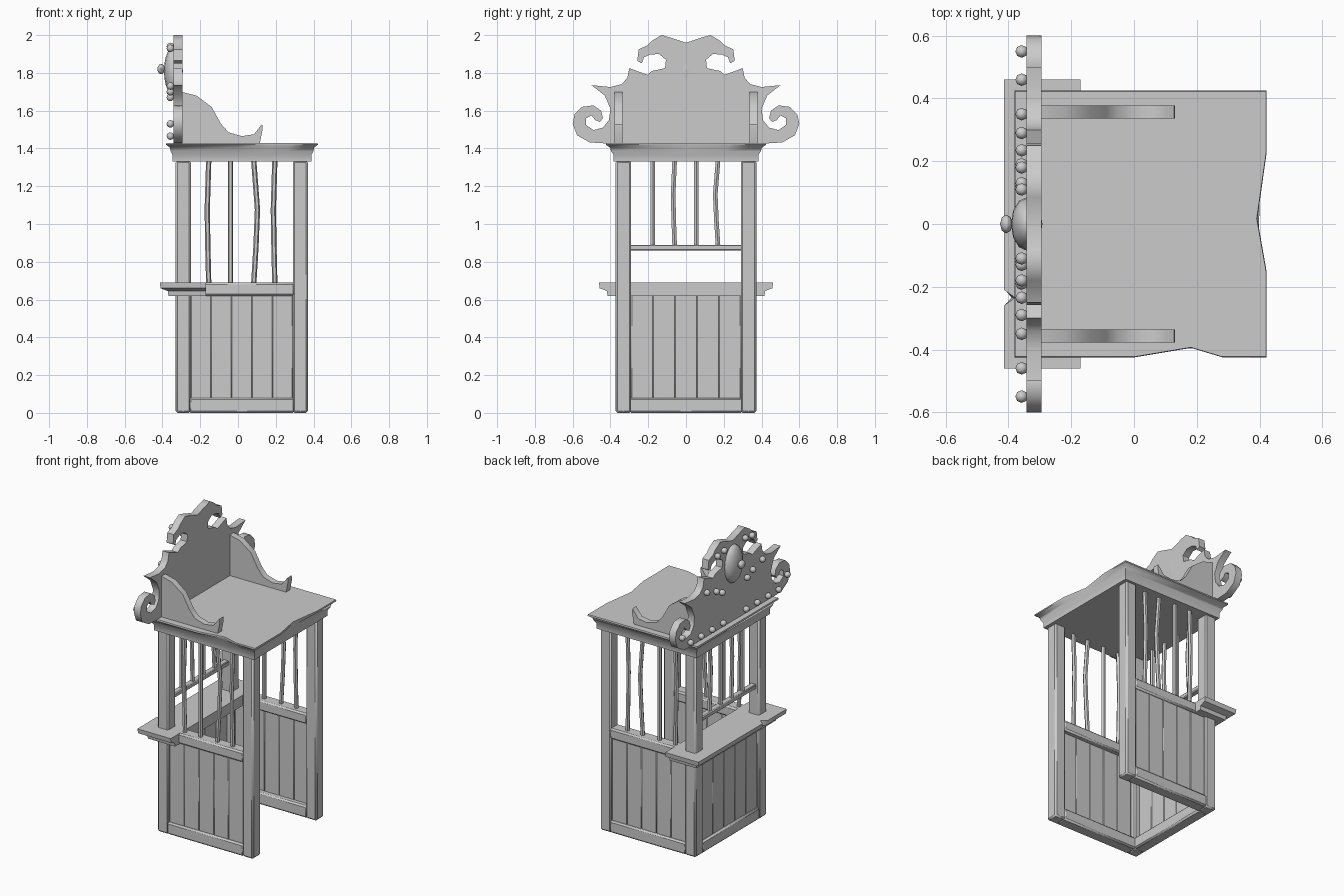
import bpy, bmesh, math
from mathutils import Vector

if "Cube" in bpy.data.objects:
    bpy.data.objects.remove(bpy.data.objects["Cube"])


def finish(name, bm, bevel=0.0):
    bmesh.ops.recalc_face_normals(bm, faces=bm.faces[:])
    me = bpy.data.meshes.new(name)
    bm.to_mesh(me)
    bm.free()
    ob = bpy.data.objects.new(name, me)
    bpy.context.collection.objects.link(ob)
    if bevel:
        mod = ob.modifiers.new("soft_edges", 'BEVEL')
        mod.width = bevel
        mod.segments = 1
    bpy.ops.object.select_all(action='DESELECT')
    ob.select_set(True)
    bpy.context.view_layer.objects.active = ob
    bpy.ops.object.shade_smooth_by_angle(angle=math.radians(50))
    return ob


def box(name, x, y, z, bevel=0.01):
    bm = bmesh.new()
    bmesh.ops.create_cube(bm, size=1)
    for v in bm.verts:
        v.co = Vector((a[0] + (c + .5) * (a[1] - a[0]) for a, c in zip((x, y, z), v.co)))
    return finish(name, bm, bevel)


def loft(name, rings):
    bm = bmesh.new()
    rows = [[bm.verts.new(p) for p in ring] for ring in rings]
    n = len(rows[0])
    for a, b in zip(rows, rows[1:]):
        for i in range(n):
            j = (i + 1) % n
            bm.faces.new((a[i], a[j], b[j], b[i]))
    bm.faces.new(rows[0][::-1])
    bm.faces.new(rows[-1])
    return finish(name, bm)


def bar(name, x, y, z0, z1, bend):
    # thin rod whose middle may be knocked out of line
    rings = []
    for t, k in ((0, 0), (.3, .6), (.6, 1), (.8, .5), (1, 0)):
        rings.append([(x + bend[0] * k + .014 * math.cos(a * math.pi / 3),
                       y + bend[1] * k + .014 * math.sin(a * math.pi / 3),
                       z0 + t * (z1 - z0)) for a in range(6)])
    return loft(name, rings)


def ball(name, loc, scale, seg=8):
    bm = bmesh.new()
    bmesh.ops.create_uvsphere(bm, u_segments=seg, v_segments=seg - 2, radius=1)
    for v in bm.verts:
        v.co = Vector((l + s * c for l, s, c in zip(loc, scale, v.co)))
    return finish(name, bm)


# corner posts, side frames, boards and bars
for s, side in ((-1, "front"), (1, "back")):
    ys = sorted((s * .29, s * .372))
    box(side + "_left_post", (-.33, -.25), ys, (0, 1.335))
    box(side + "_right_post", (.29, .37), ys, (0, 1.335))
    box(side + "_base_rail", (-.26, .30), ys, (0, .08))
    box(side + "_middle_rail", (-.26, .30), ys, (.62, .69))
    for i in range(5):
        x = -.25 + i * .108
        box(side + "_board", (x, x + .108), sorted((s * .325, s * .358)), (.07, .63), .003)
    for x, b in ((-.155, -.008), (-.04, 0), (.083, .02), (.195, -.008)):
        bar(side + "_bar", x, s * .332, .68, 1.34, (b, 0))

# counter wall: base, boards, window rail and bars
box("counter_base_rail", (-.33, -.25), (-.30, .30), (0, .08))
for i in range(5):
    y = -.29 + i * .116
    box("counter_board", (-.316, -.283), (y, y + .116), (.07, .63), .003)
box("window_rail", (-.31, -.27), (-.30, .30), (.86, .89), .005)
for y, b in ((-.175, 0), (-.06, -.008), (.055, 0), (.17, -.015)):
    bar("window_bar", -.29, y, .88, 1.34, (0, b))

# counter slab with moulded edge and a chip in its lip
rings = []
for z, e, chip in ((.62, 0, 0), (.645, .004, 0), (.66, .042, .02), (.69, .046, .035)):
    x0, y0 = -.368 - e, .415 + e
    rings.append([(-.17, -y0, z), (-.17, y0, z), (x0, y0, z), (x0, -.21, z),
                  (x0 + chip, -.235, z), (x0, -.26, z), (x0, -y0, z)])
loft("counter", rings)

# roof cornice with two chipped edges
plan = [(-1, -1), (-.05, -1), (.4, -1), (.65, -1), (1, -1), (1, -.36),
        (1, .04), (1, .54), (1, 1), (-1, 1)]
rings = []
for z, hx, hy, chip in ((1.33, .367, .383, 0), (1.365, .367, .383, 0), (1.385, .378, .396, 0),
                        (1.405, .382, .402, .01), (1.42, .402, .425, .03), (1.43, .40, .423, .03)):
    ring = [(.021 + hx * px, hy * py, z) for px, py in plan]
    ring[2] = (ring[2][0], ring[2][1] + chip, z)
    ring[6] = (ring[6][0] - chip, ring[6][1], z)
    rings.append(ring)
loft("roof", rings)

# scrolled signboard, half outline mirrored
half = [(0, 1.96), (.085, 1.988), (.13, 2.0), (.18, 1.97), (.205, 1.945), (.25, 1.925),
        (.258, 1.865), (.235, 1.85), (.222, 1.883), (.19, 1.897), (.143, 1.9), (.106, 1.87),
        (.111, 1.825), (.18, 1.81), (.205, 1.79), (.30, 1.825), (.31, 1.775), (.34, 1.74),
        (.40, 1.725), (.50, 1.735), (.43, 1.68), (.40, 1.61), (.408, 1.55), (.44, 1.51),
        (.49, 1.497), (.53, 1.525), (.53, 1.56), (.50, 1.575), (.48, 1.55), (.455, 1.54),
        (.44, 1.56), (.45, 1.60), (.49, 1.628), (.55, 1.62), (.59, 1.58), (.60, 1.53),
        (.577, 1.47), (.51, 1.432), (.40, 1.425)]
outline = half + [(-y, z) for y, z in half[:0:-1]]
loft("signboard", [[(x, y, z) for y, z in outline] for x in (-.342, -.295)])

# curved brackets behind the signboard
curve = [(-.30, 1.70), (-.22, 1.68), (-.14, 1.62), (-.09, 1.53), (-.05, 1.485), (.02, 1.465),
         (.085, 1.475), (.128, 1.53), (.13, 1.50), (.115, 1.425), (-.30, 1.425)]
for s in (-1, 1):
    loft("sign_bracket", [[(x, s * y, z) for x, z in curve] for y in (.337, .378)])

# bulbs and centre ornament on the sign face
for s in (-1, 1):
    for y, z in ((.55, 1.53), (.46, 1.465), (.35, 1.465), (.235, 1.465), (.12, 1.465),
                 (.29, 1.73), (.19, 1.70), (.13, 1.67), (.11, 1.94), (.18, 1.93)):
        ball("bulb", (-.358, s * y, z), (.02, .02, .02))
ball("sign_ornament", (-.342, 0, 1.81), (.05, .085, .125), 12)
ball("ornament_knob", (-.407, 0, 1.82), (.02, .03, .027))
